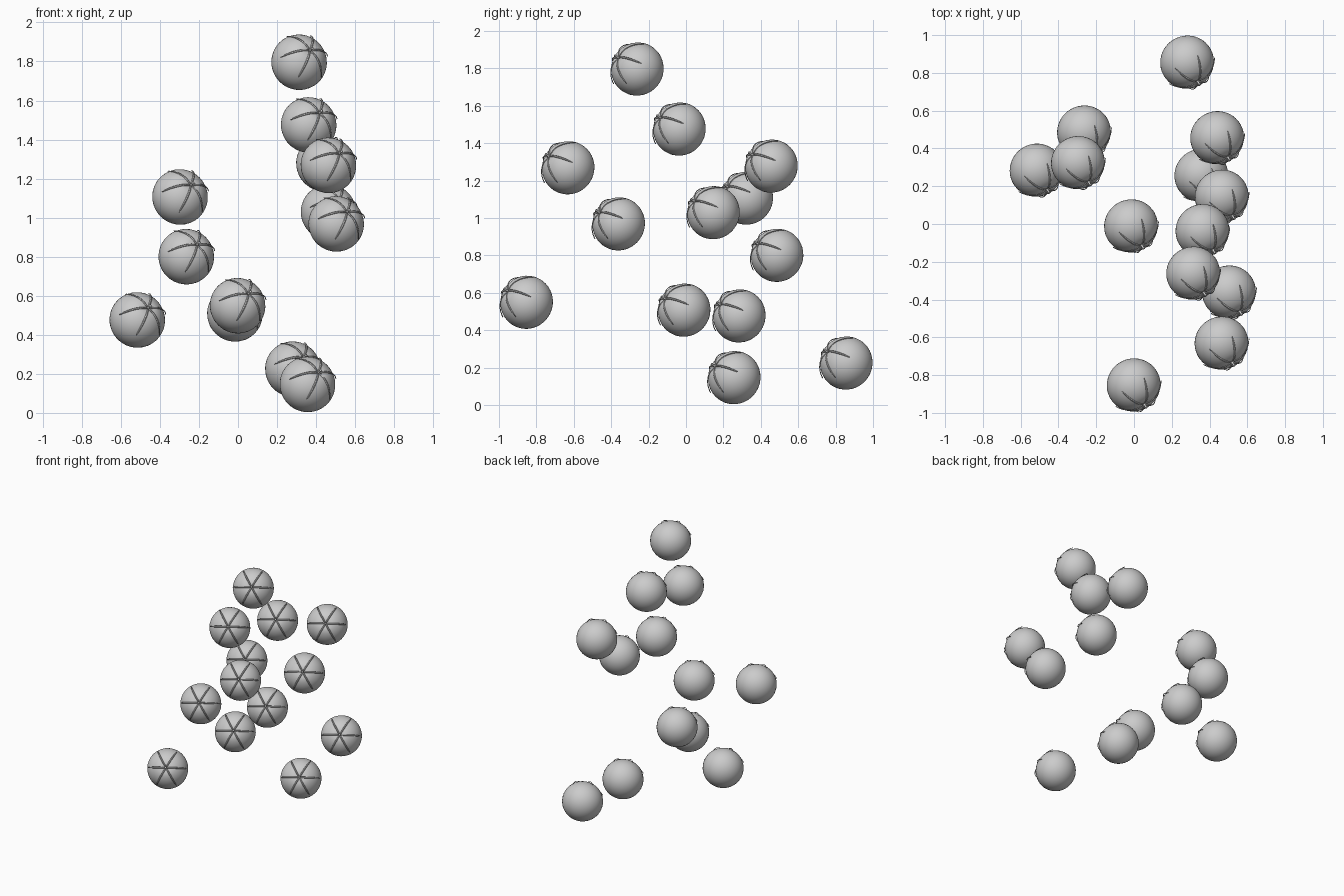
import bpy, bmesh, math
from mathutils import Vector, Matrix

if "Cube" in bpy.data.objects:
    bpy.data.objects.remove(bpy.data.objects["Cube"])

R = 0.143
SQUASH = 0.97

# shared orientation: stem axis points front / right / up
axis = Vector((0.43, -0.77, 0.46)).normalized()
side = Vector((-0.64, -0.75, 0.16))
side = (side - axis * side.dot(axis)).normalized()
up = axis.cross(side)
ROT = Matrix((side, up, axis)).transposed().to_4x4()


def surface(t):
    """Fruit profile (radius, height) at angle t from the stem, with a small dimple."""
    dent = 0.010 * math.exp(-(t / 0.22) ** 2)
    return R * math.sin(t), R * SQUASH * math.cos(t) - dent


def finish(bm, name):
    bmesh.ops.recalc_face_normals(bm, faces=bm.faces)
    me = bpy.data.meshes.new(name)
    bm.to_mesh(me)
    bm.free()
    for p in me.polygons:
        p.use_smooth = True
    return me


def lathe(profile, n, name):
    bm = bmesh.new()
    vs = [bm.verts.new((r, 0, z)) for r, z in profile]
    es = [bm.edges.new(e) for e in zip(vs, vs[1:])]
    bmesh.ops.spin(bm, geom=vs + es, axis=(0, 0, 1), cent=(0, 0, 0),
                   angle=math.tau, steps=n, use_duplicate=False)
    bmesh.ops.remove_doubles(bm, verts=bm.verts, dist=1e-5)
    return finish(bm, name)


def calyx_mesh(count=6, steps=12):
    """Narrow pointed sepals draped over the fruit, ridge-shaped in section."""
    bm = bmesh.new()
    for k in range(count):
        turn = Matrix.Rotation(math.tau * k / count, 4, 'Z')
        rings = []
        for i in range(steps + 1):
            f = i / steps
            t = 0.04 + f * 1.12
            r, z = surface(t)
            n = Vector((math.sin(t), 0, math.cos(t)))
            c = Vector((r, 0, z)) + n * (0.001 + 0.004 * math.sin(math.pi * f) + 0.006 * f ** 4)
            w = 0.0075 * (0.55 + 0.9 * f) * (1 - f) ** 0.6 + 0.0006
            ring = [c + Vector((0, -w, 0)), c + n * 0.003, c + Vector((0, w, 0)), c - n * 0.002]
            rings.append([bm.verts.new(turn @ p) for p in ring])
        for a, b in zip(rings, rings[1:]):
            for j in range(4):
                bm.faces.new((a[j], a[(j + 1) % 4], b[(j + 1) % 4], b[j]))
        bm.faces.new(rings[0])
        bm.faces.new(rings[-1])
    return finish(bm, "calyx")


fruit = lathe([surface(math.pi * i / 24) for i in range(25)], 40, "fruit")
calyx = calyx_mesh()
top = R * SQUASH
stem = lathe([(0, top - 0.015), (0.009, top - 0.012), (0.006, top - 0.002), (0.005, top + 0.012),
              (0.0075, top + 0.018), (0, top + 0.018)], 10, "stem")

# scattered fruit centres
centres = [
    (0.313, -0.260, 1.796), (0.362, -0.035, 1.475), (0.463, -0.630, 1.268),
    (0.440, 0.457, 1.277), (-0.297, 0.325, 1.106), (0.464, 0.147, 1.028),
    (0.503, -0.360, 0.968), (-0.265, 0.487, 0.800), (-0.016, -0.010, 0.507),
    (-0.516, 0.285, 0.476), (-0.002, -0.852, 0.549), (0.281, 0.857, 0.224),
    (0.356, 0.258, 0.146),
]
for i, c in enumerate(centres, 1):
    for me in (fruit, calyx, stem):
        ob = bpy.data.objects.new(f"tomato_{me.name}_{i}", me)
        ob.matrix_world = Matrix.Translation(c) @ ROT
        bpy.context.collection.objects.link(ob)
